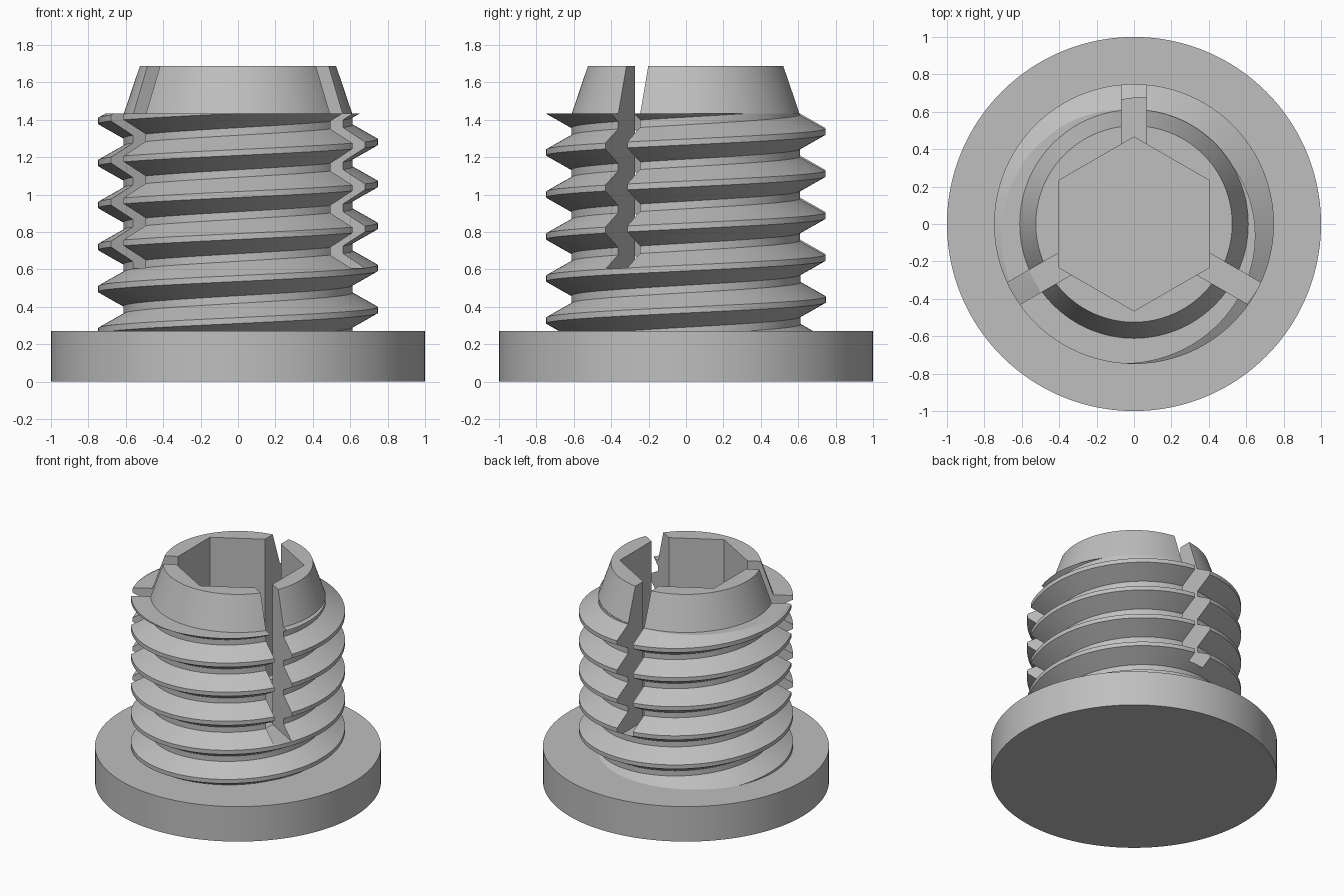
import bpy
import bmesh
import math
from mathutils import Matrix

if "Cube" in bpy.data.objects:
    bpy.data.objects.remove(bpy.data.objects["Cube"])

SIDES = 160
FLANGE_TOP, THREAD_TOP, TOP = 0.27, 1.432, 1.686
SHANK_BOTTOM = 0.2
ROOT, CREST, PITCH = 0.613, 0.748, 0.2246
CREST_ANGLE = math.radians(242)
SLOT_FLOOR, SLOT_WIDTH = 0.607, 0.135

grey = bpy.data.materials.new("plain_grey")
grey.use_nodes = True
grey.diffuse_color = (0.52, 0.52, 0.52, 1)
grey.node_tree.nodes["Principled BSDF"].inputs["Base Color"].default_value = (0.52, 0.52, 0.52, 1)


def make_object(name, bm):
    bmesh.ops.recalc_face_normals(bm, faces=bm.faces[:])
    mesh = bpy.data.meshes.new(name)
    bm.to_mesh(mesh)
    bm.free()
    mesh.materials.append(grey)
    obj = bpy.data.objects.new(name, mesh)
    bpy.context.collection.objects.link(obj)
    return obj


def shade(obj):
    bpy.ops.object.select_all(action="DESELECT")
    obj.select_set(True)
    bpy.context.view_layer.objects.active = obj
    bpy.ops.object.shade_smooth_by_angle(angle=math.radians(25))


def frustum(name, low, high, z0, z1, sides, turn=0.0):
    bm = bmesh.new()
    place = Matrix.Translation((0, 0, (z0 + z1) / 2)) @ Matrix.Rotation(turn, 4, "Z")
    bmesh.ops.create_cone(bm, cap_ends=True, segments=sides, radius1=low,
                          radius2=high, depth=z1 - z0, matrix=place)
    return make_object(name, bm)


def threaded_rod(name):
    # Sweep the tooth profile up a right-handed helix, then trim both ends flat
    tooth = ((-0.07, CREST), (0.07, CREST), (0.41, ROOT), (0.59, ROOT))
    profile = [(turn + t, r) for turn in range(-8, 3) for t, r in tooth]
    bm = bmesh.new()
    columns = []
    for i in range(SIDES + 1):
        a = math.tau * i / SIDES
        rise = (a - CREST_ANGLE) / math.tau
        columns.append([bm.verts.new((r * math.cos(a), r * math.sin(a),
                                      THREAD_TOP + PITCH * (t + rise)))
                        for t, r in profile])
    for left, right in zip(columns, columns[1:]):
        for k in range(len(profile) - 1):
            bm.faces.new((left[k], right[k], right[k + 1], left[k + 1]))
    bmesh.ops.remove_doubles(bm, verts=bm.verts[:], dist=0.0005)
    for z, side in ((THREAD_TOP, 1), (SHANK_BOTTOM, -1)):
        bmesh.ops.bisect_plane(bm, geom=bm.verts[:] + bm.edges[:] + bm.faces[:],
                               dist=0.00001, plane_co=(0, 0, z),
                               plane_no=(0, 0, side), clear_outer=True)
    rims = [e for e in bm.edges if e.is_boundary]
    bmesh.ops.holes_fill(bm, edges=rims, sides=0)
    return make_object(name, bm)


# Wide round base
flange = frustum("base_flange", 1.0, 1.0, 0, FLANGE_TOP, SIDES)
shade(flange)

# Threaded shank and its tapered nose
shank = threaded_rod("threaded_shank")
nose = frustum("tapered_nose", 0.611, 0.525, THREAD_TOP, TOP, SIDES)

# Hexagonal socket with corners to front and back, and three radial slots
socket = frustum("socket_cutter", 0.465, 0.465, FLANGE_TOP + 0.005, 2, 6)
corner = max(socket.data.vertices, key=lambda v: v.co.y).co
socket.data.transform(Matrix.Rotation(math.atan2(corner.x, corner.y), 4, "Z"))
tools = [(nose, "UNION"), (socket, "DIFFERENCE")]
for degrees in (90, 210, 330):
    bm = bmesh.new()
    place = (Matrix.Rotation(math.radians(degrees), 4, "Z")
             @ Matrix.Translation((0.6, 0, (SLOT_FLOOR + 2) / 2))
             @ Matrix.Diagonal((0.7, SLOT_WIDTH, 2 - SLOT_FLOOR, 1)))
    bmesh.ops.create_cube(bm, size=1, matrix=place)
    tools.append((make_object("slot_cutter", bm), "DIFFERENCE"))

for tool, operation in tools:
    tool.hide_render = True
    step = shank.modifiers.new("shape", "BOOLEAN")
    step.operation = operation
    step.solver = "EXACT"
    step.object = tool

# Bake the result and drop the helpers
graph = bpy.context.evaluated_depsgraph_get()
baked = bpy.data.meshes.new_from_object(shank.evaluated_get(graph))
shank.modifiers.clear()
shank.data = baked
for tool, operation in tools:
    bpy.data.objects.remove(tool)
shank.data.materials.clear()
shank.data.materials.append(grey)
for face in shank.data.polygons:
    face.material_index = 0
shade(shank)
